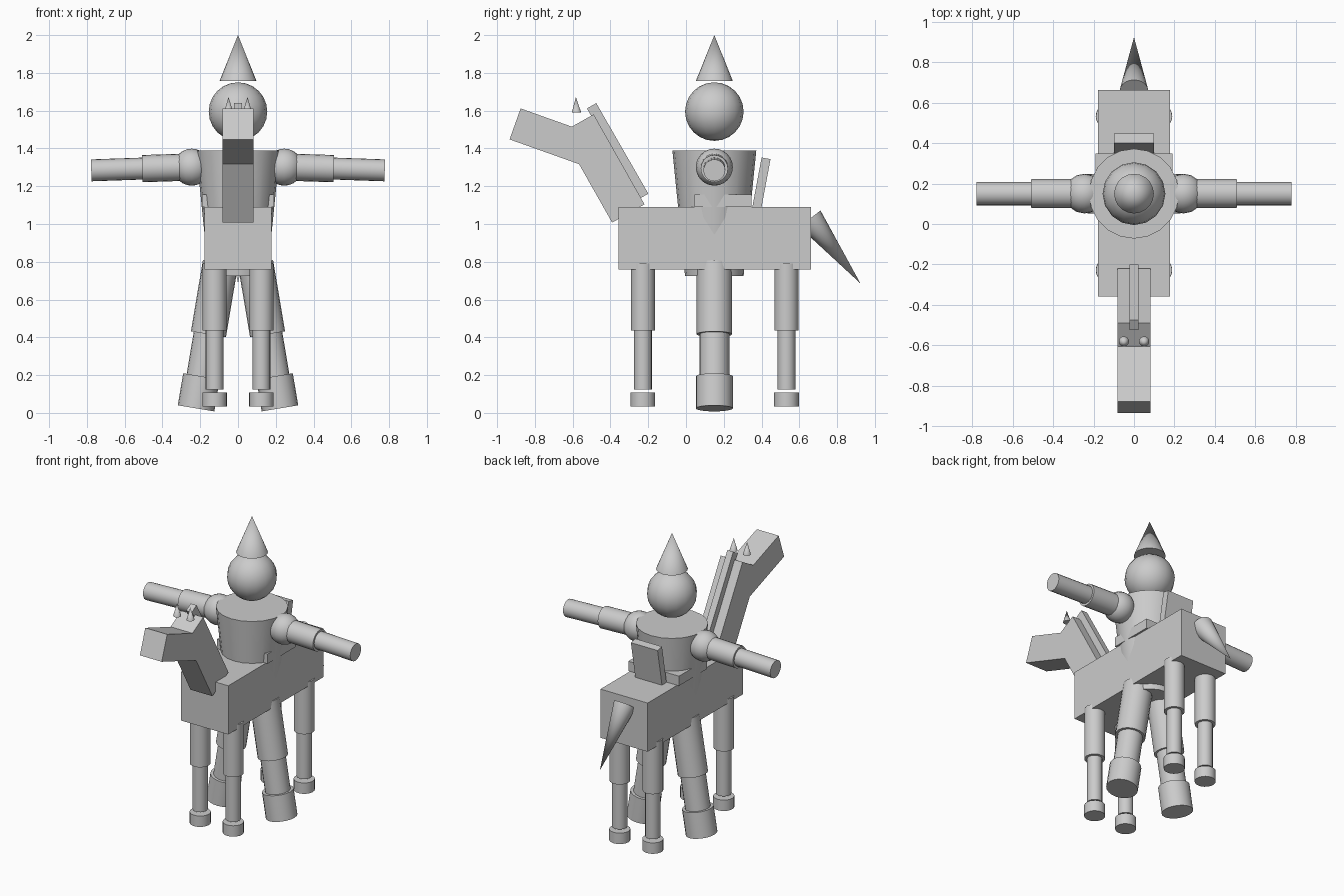
import bpy, math
from mathutils import Vector

if "Cube" in bpy.data.objects:
    bpy.data.objects.remove(bpy.data.objects["Cube"])

grey = bpy.data.materials.new("light_grey")
grey.diffuse_color = (0.6, 0.6, 0.6, 1)
grey.use_nodes = True
grey.node_tree.nodes["Principled BSDF"].inputs["Base Color"].default_value = grey.diffuse_color


def finish(name, smooth=False):
    ob = bpy.context.object
    ob.name = name
    ob.data.materials.append(grey)
    if smooth:
        bpy.ops.object.shade_smooth_by_angle(angle=math.radians(35))
    return ob


def tube(name, a, b, r1, r2=None, sides=20):
    """Cylinder or cone running from point a (radius r1) to point b (radius r2)."""
    a, b = Vector(a), Vector(b)
    d = b - a
    bpy.ops.mesh.primitive_cone_add(
        vertices=sides, radius1=r1, radius2=r1 if r2 is None else r2,
        depth=d.length, location=(a + b) / 2,
        rotation=d.to_track_quat('Z', 'Y').to_euler())
    return finish(name, True)


def ball(name, c, r):
    bpy.ops.mesh.primitive_uv_sphere_add(segments=16, ring_count=12, radius=r, location=c)
    return finish(name, True)


def box(name, c, size, tilt=0.0):
    """Box of full size, tilted in degrees about x."""
    bpy.ops.mesh.primitive_cube_add(size=1, location=c, rotation=(math.radians(tilt), 0, 0))
    bpy.context.object.scale = size
    bpy.ops.object.transform_apply(location=False, rotation=False, scale=True)
    return finish(name)


# Horse body
box("horse_body", (0, 0.153, 0.925), (0.354, 1.02, 0.33))

# Horse neck, head, mane
box("horse_neck", (0, -0.440, 1.294), (0.164, 0.197, 0.547), 29.5)
box("horse_head", (0, -0.706, 1.459), (0.164, 0.422, 0.174), -19.6)
box("horse_mane", (0, -0.362, 1.386), (0.044, 0.057, 0.553), 29.9)

# Horse tail
tube("horse_tail", (0, 0.656, 1.028), (0, 0.923, 0.686), 0.071, 0)

# Saddle and its tilted back rest
box("saddle", (0, 0.196, 1.122), (0.38, 0.302, 0.066))
box("saddle_back", (0, 0.399, 1.215), (0.2, 0.048, 0.27), -10.6)

# Rider torso, head and hat
tube("rider_torso", (0, 0.15, 0.725), (0, 0.15, 1.388), 0.155, 0.222)
ball("rider_head", (0, 0.15, 1.595), 0.155)
tube("rider_hat", (0, 0.15, 1.757), (0, 0.15, 2.0), 0.098, 0)

for s, side in ((-1, "left"), (1, "right")):
    # Horse ears
    tube(f"horse_ear_{side}", (s * 0.05, -0.58, 1.59), (s * 0.05, -0.583, 1.672), 0.025, 0)

    # Horse legs
    for y, end in ((-0.228, "front"), (0.532, "back")):
        x = s * 0.124
        tube(f"horse_upper_leg_{end}_{side}", (x, y, 0.437), (x, y, 0.79), 0.064)
        tube(f"horse_lower_leg_{end}_{side}", (x, y, 0.125), (x, y, 0.45), 0.047)
        tube(f"horse_hoof_{end}_{side}", (x, y, 0.034), (x, y, 0.108), 0.065)

    # Rider arms
    ball(f"rider_shoulder_{side}", (s * 0.245, 0.15, 1.301), 0.098)
    tube(f"rider_upper_arm_{side}", (s * 0.24, 0.15, 1.302), (s * 0.507, 0.15, 1.293), 0.072)
    tube(f"rider_forearm_{side}", (s * 0.49, 0.15, 1.294), (s * 0.777, 0.15, 1.284), 0.058)

    # Rider legs splayed outward along one slanted axis
    def along(t):
        return (s * (0.222 - 0.165 * t), 0.15, 0.024 + 0.986 * t)
    tube(f"rider_boot_{side}", along(0), along(0.172), 0.098)
    tube(f"rider_shin_{side}", along(0.16), along(0.41), 0.079)
    tube(f"rider_thigh_{side}", along(0.398), along(0.78), 0.094)
